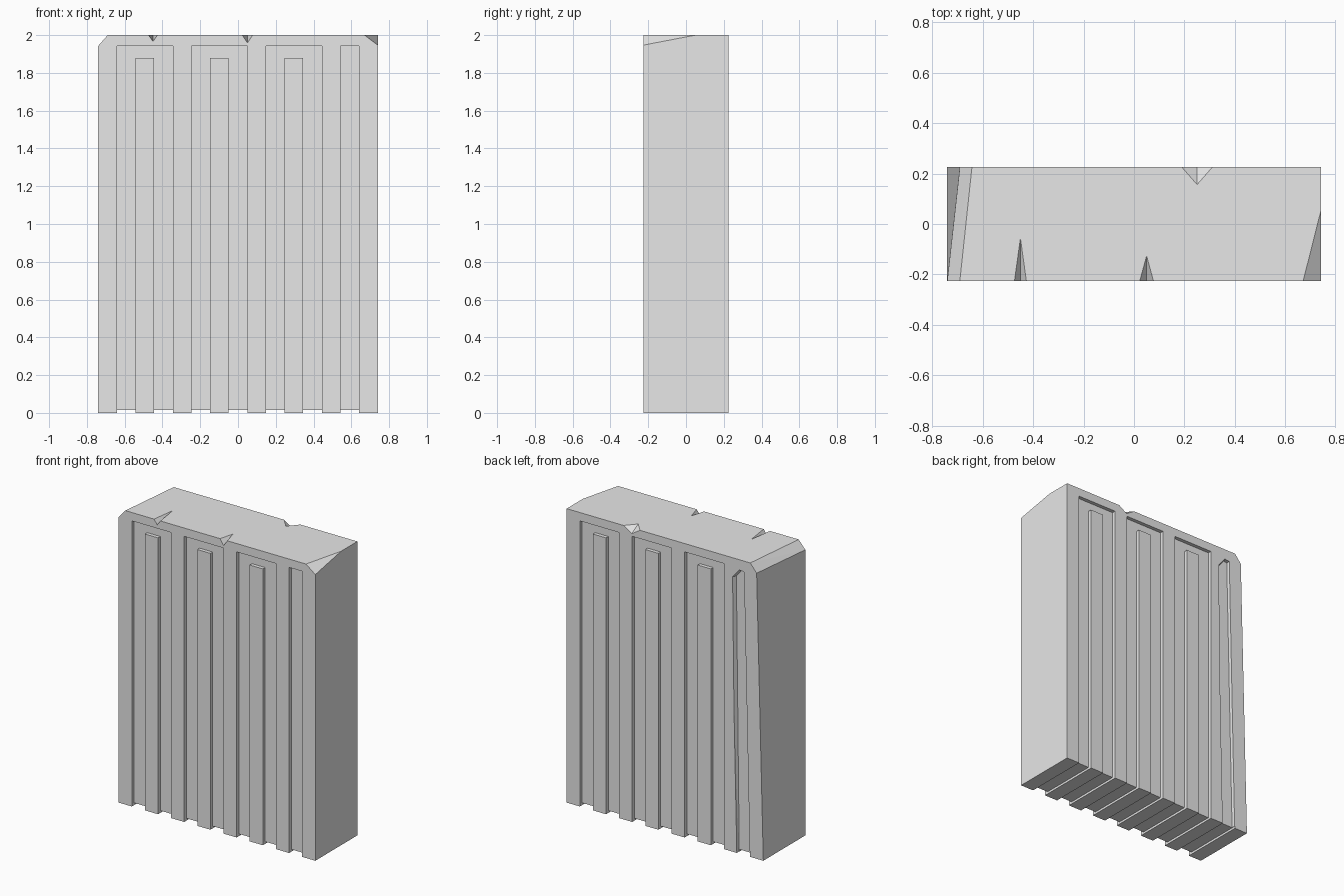
import bpy
import bmesh

W, D, H = 0.74, 0.226, 2.0      # half width, half depth, height
U = 2 * W / 15                  # width of one slat
GROOVE = 0.025                  # depth of the face grooves
RIM, STRIP = 1.943, 1.88        # tops of the grooves and the inner strips

old = bpy.data.objects.get("Cube")
if old:
    bpy.data.objects.remove(old)

stone = bpy.data.materials.new("pale_grey")
stone.use_nodes = True
colour = (0.8, 0.8, 0.8, 1)
stone.diffuse_color = colour
stone.node_tree.nodes["Principled BSDF"].inputs["Base Color"].default_value = colour


def finish(name, bm):
    bmesh.ops.recalc_face_normals(bm, faces=bm.faces)
    mesh = bpy.data.meshes.new(name)
    bm.to_mesh(mesh)
    bm.free()
    obj = bpy.data.objects.new(name, mesh)
    bpy.context.collection.objects.link(obj)
    mesh.materials.append(stone)
    return obj


def hull(name, points):
    bm = bmesh.new()
    for p in points:
        bm.verts.new(p)
    bmesh.ops.convex_hull(bm, input=bm.verts)
    bmesh.ops.dissolve_limit(bm, angle_limit=0.001, verts=bm.verts, edges=bm.edges)
    return finish(name, bm)


def prism(name, outline, y0, y1):
    """Extrude an x-z outline from y0 to y1."""
    bm = bmesh.new()
    face = bm.faces.new([bm.verts.new((x, y0, z)) for x, z in outline])
    grown = bmesh.ops.extrude_face_region(bm, geom=[face])["geom"]
    moved = [v for v in grown if isinstance(v, bmesh.types.BMVert)]
    bmesh.ops.translate(bm, verts=moved, vec=(0, y1 - y0, 0))
    return finish(name, bm)


def cut(cutter):
    cutter.hide_render = True
    mod = slab.modifiers.new("cut", 'BOOLEAN')
    mod.operation, mod.solver, mod.object = 'DIFFERENCE', 'EXACT', cutter
    bpy.context.view_layer.objects.active = slab
    bpy.ops.object.modifier_apply(modifier=mod.name)
    bpy.data.objects.remove(cutter)


# Slab with a chamfered, leaning right edge
slab = hull("ribbed_slab", [
    (-W, -D, 0), (W, -D, 0), (W, D, 0), (-W, D, 0),
    (W, -D, H), (W, D, H),
    (-W, -D, RIM), (-W + 0.05, D, RIM),
    (-W + 0.05, -D, H), (-W + 0.098, D, H)])

# Arched grooves on front and back, each leaving a raised strip
for side in (-1, 1):
    inner, outer = side * (D - GROOVE), side * (D + 0.1)
    for i in (1, 5, 9):
        a, b, c, d = [side * (W - (i + k) * U) for k in range(4)]
        cut(prism("arch_cutter", [(a, -0.1), (a, RIM), (d, RIM), (d, -0.1),
                                  (c, -0.1), (c, STRIP), (b, STRIP), (b, -0.1)],
                  inner, outer))

# Single slots: straight on the front, leaning and deeper at the top on the back
a, b = W - 2 * U, W - U
cut(prism("front_slot_cutter", [(a, -0.1), (a, RIM), (b, RIM), (b, -0.1)],
          -D - 0.1, -D + GROOVE))
cut(hull("back_slot_cutter", [
    (x, y, z)
    for y, shift in ((D + 0.02, 0), (D - GROOVE, -0.02))
    for x, z in ((-a, -0.1), (-b, -0.1), (-0.595, 1.925),
                 (-0.55 + shift, 1.93), (-0.5 + shift, 1.87))]))

# Shallow channels running under the base
for i in range(1, 15, 2):
    x = -W + i * U
    cut(prism("base_cutter", [(x, -0.1), (x, 0.015), (x + U, 0.015), (x + U, -0.1)],
              -D - 0.1, D + 0.1))

# Chips along the top: position, half width, drop, inward reach
for x, half, drop, reach, side in ((-0.45, 0.025, 0.035, 0.17, -1),
                                   (0.05, 0.03, 0.045, 0.1, -1),
                                   (0.25, 0.07, 0.045, 0.07, 1)):
    y = side * (D + 0.01)
    cut(hull("chip_cutter", [(x - half, y, H), (x + half, y, H), (x, y, H - drop),
                             (x - half, y, H + 0.1), (x + half, y, H + 0.1),
                             (x, side * (D - reach), H), (x, side * (D - reach), H + 0.1)]))

# Broken front left corner
cut(hull("corner_cutter", [(W + 0.02, -D - 0.02, H - 0.072), (W + 0.02, 0.13, H),
                           (0.665, -D - 0.02, H), (W + 0.02, -D - 0.02, H + 0.1),
                           (W + 0.02, 0.13, H + 0.1), (0.665, -D - 0.02, H + 0.1)]))

slab.data.materials.clear()
slab.data.materials.append(stone)
for poly in slab.data.polygons:
    poly.material_index = 0
